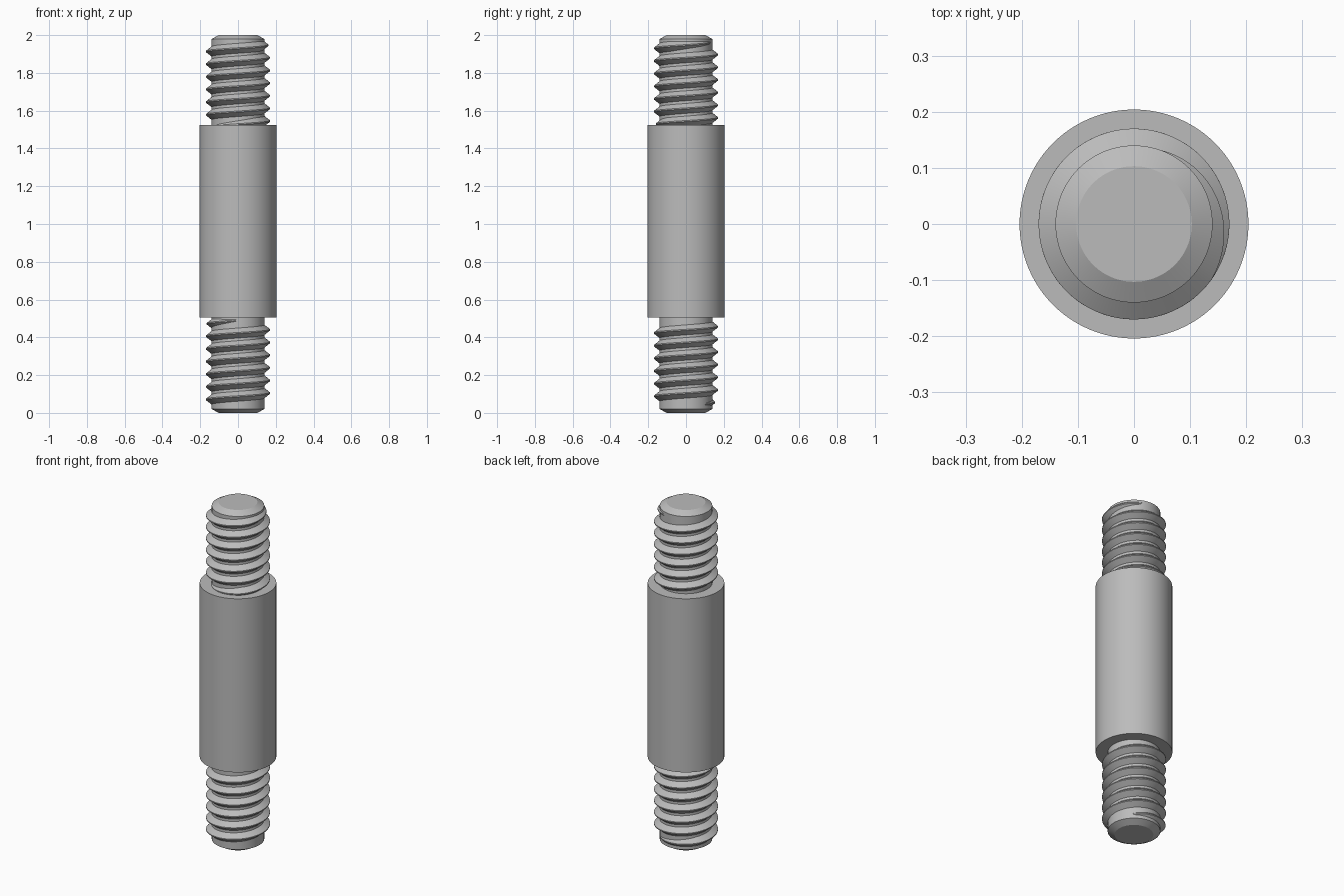
import bpy
import bmesh
from math import cos, sin, pi, radians

cube = bpy.data.objects.get("Cube")
if cube:
    bpy.data.objects.remove(cube)

SEGMENTS = 96
CORE, CREST, SLEEVE = 0.14, 0.17, 0.204
PITCH = 0.067

steel = bpy.data.materials.new("steel_grey")
steel.use_nodes = True
grey = (0.5, 0.5, 0.5, 1)
steel.diffuse_color = grey
steel.node_tree.nodes["Principled BSDF"].inputs["Base Color"].default_value = grey


def finish(name, bm):
    bmesh.ops.recalc_face_normals(bm, faces=bm.faces)
    mesh = bpy.data.meshes.new(name)
    bm.to_mesh(mesh)
    bm.free()
    mesh.materials.append(steel)
    obj = bpy.data.objects.new(name, mesh)
    bpy.context.collection.objects.link(obj)
    bpy.ops.object.select_all(action="DESELECT")
    obj.select_set(True)
    bpy.context.view_layer.objects.active = obj
    bpy.ops.object.shade_smooth_by_angle(angle=radians(25))
    return obj


def bridge(bm, rings):
    """Skin consecutive closed rings and cap both ends."""
    for a, b in zip(rings, rings[1:]):
        n = len(a)
        for i in range(n):
            j = (i + 1) % n
            bm.faces.new((a[i], a[j], b[j], b[i]))
    bm.faces.new(rings[0])
    bm.faces.new(rings[-1])


def turned(name, profile):
    """Round part from (radius, height) pairs."""
    bm = bmesh.new()
    angles = [2 * pi * i / SEGMENTS for i in range(SEGMENTS)]
    rings = [[bm.verts.new((r * cos(a), r * sin(a), z)) for a in angles]
             for r, z in profile]
    bridge(bm, rings)
    return finish(name, bm)


def thread(name, start, z_start, turns, run_out=105):
    """Right-hand helical ridge that fades into the core at both ends."""
    bm = bmesh.new()
    steps = int(turns * SEGMENTS)
    rings = []
    for i in range(steps + 1):
        turn = turns * i / steps
        a = radians(start) + 2 * pi * turn
        z = z_start + PITCH * turn
        fade = min(1, min(turn, turns - turn) * 360 / run_out)
        tip = CORE + (CREST - CORE) * fade
        base = 0.008 + 0.019 * fade
        section = [(CORE - 0.006, -base - 0.004), (tip, -0.003),
                   (tip, 0.003), (CORE - 0.006, base + 0.004)]
        rings.append([bm.verts.new((r * cos(a), r * sin(a), z + h))
                      for r, h in section])
    bridge(bm, rings)
    return finish(name, bm)


# Chamfered rod running the full length
turned("core_rod", [(0.103, 0), (CORE, 0.021), (CORE, 1.979), (0.103, 2)])

# Plain middle sleeve
turned("middle_sleeve", [(SLEEVE, 0.505), (SLEEVE, 1.525)])

# Threads on both ends
TURNS = 6.62
thread("lower_thread", 45, 0.046, TURNS)
thread("upper_thread", 70 - 360 * TURNS, 1.96 - PITCH * TURNS, TURNS)
